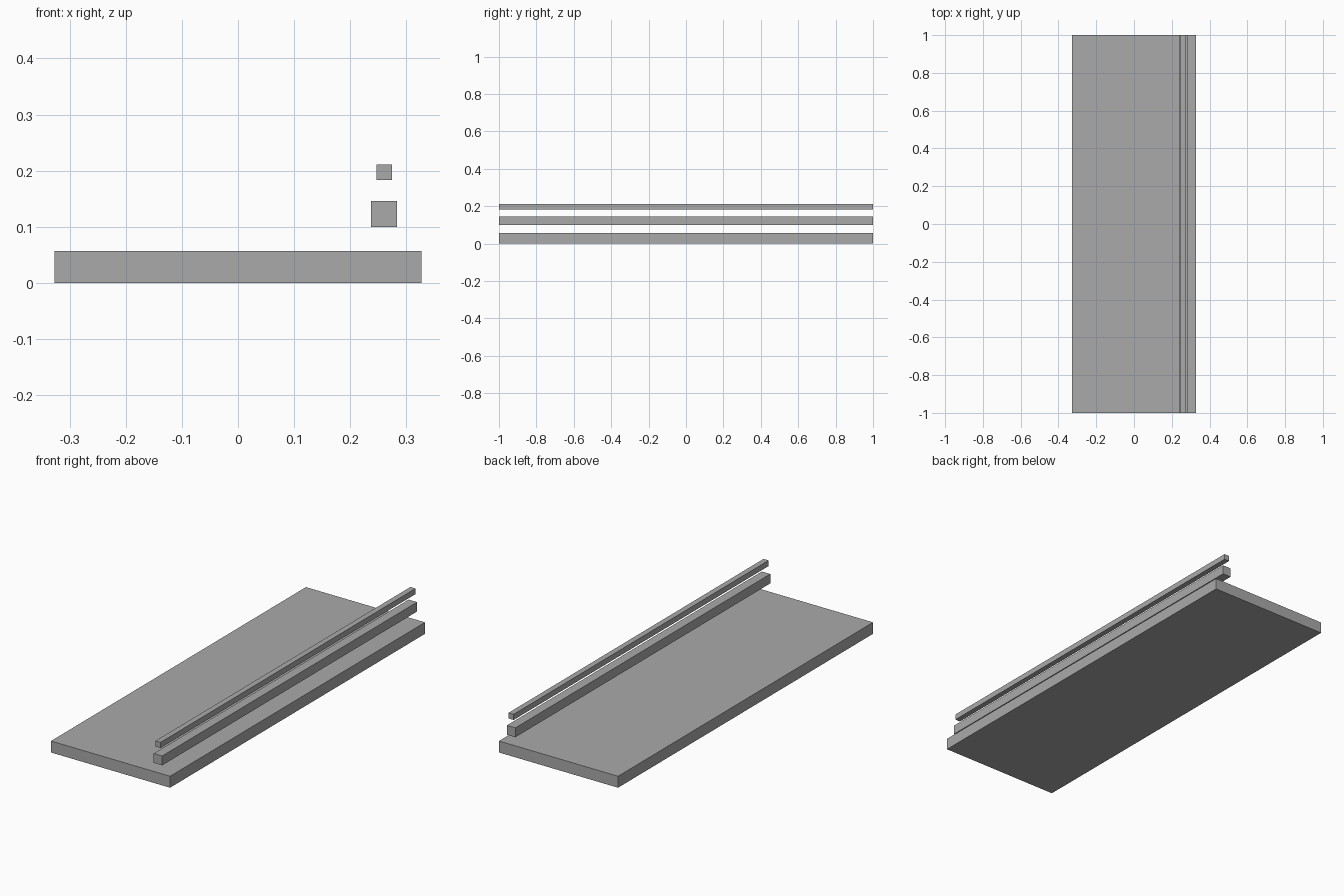
import bpy

# Remove the default cube
cube = bpy.data.objects.get("Cube")
if cube:
    bpy.data.objects.remove(cube, do_unlink=True)

# Single grey material
GREY = (0.40, 0.40, 0.40, 1.0)
grey = bpy.data.materials.new("mid_grey")
grey.use_nodes = True
grey.diffuse_color = GREY
grey.node_tree.nodes["Principled BSDF"].inputs["Base Color"].default_value = GREY

LENGTH = 2.0
RAIL_X = 0.2605


def bar(name, x, bottom, width, height):
    """Full-length box running along y."""
    bpy.ops.mesh.primitive_cube_add(size=1, location=(x, 0, bottom + height / 2))
    obj = bpy.context.object
    obj.name = obj.data.name = name
    obj.scale = (width, LENGTH, height)
    bpy.ops.object.transform_apply(location=False, rotation=False, scale=True)
    obj.data.materials.append(grey)
    return obj


# Flat slab
bar("base_slab", 0, 0, 0.654, 0.057)

# Two square rails stacked above the left edge
bar("lower_rail", RAIL_X, 0.0995, 0.0465, 0.0465)
bar("upper_rail", RAIL_X, 0.183, 0.028, 0.028)
